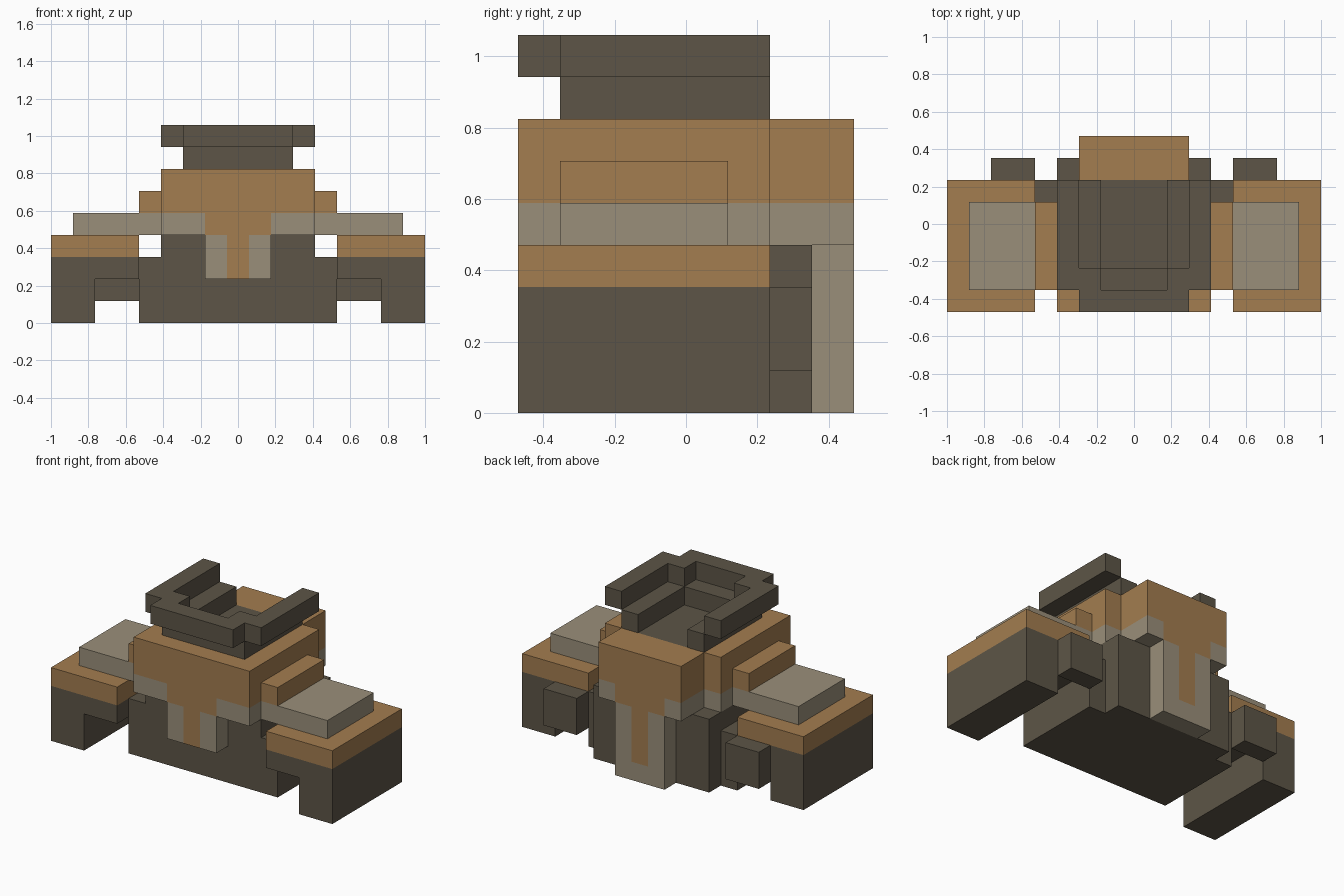
import bpy, bmesh
from mathutils import Vector

if "Cube" in bpy.data.objects:
    bpy.data.objects.remove(bpy.data.objects["Cube"])

U = 2 / 17  # one block unit


def material(name, rgb):
    m = bpy.data.materials.new(name)
    m.diffuse_color = (*rgb, 1)
    m.use_nodes = True
    m.node_tree.nodes["Principled BSDF"].inputs["Base Color"].default_value = m.diffuse_color
    return m


DARK, BROWN, GREY = 0, 1, 2
MATS = [material("dark_stone", (0.109, 0.091, 0.063)),
        material("brown_cloth", (0.366, 0.205, 0.080)),
        material("grey_trim", (0.323, 0.275, 0.195))]


def box(name, x, y, z, color=DARK, cuts=(), rule=None):
    """Box in block units; optional cuts (axis, position) and a colour rule on face centres."""
    bm = bmesh.new()
    bmesh.ops.create_cube(bm, size=1)
    for v in bm.verts:
        v.co = [r[0] + (c + 0.5) * (r[1] - r[0]) for c, r in zip(v.co, (x, y, z))]
    for axis, pos in cuts:
        n = Vector((0, 0, 0))
        n[axis] = 1
        bmesh.ops.bisect_plane(bm, geom=bm.verts[:] + bm.edges[:] + bm.faces[:],
                               plane_co=n * pos, plane_no=n)
    bm.normal_update()
    for f in bm.faces:
        f.material_index = rule(f.calc_center_median(), f.normal) if rule else color
    bmesh.ops.scale(bm, vec=(U, U, U), verts=bm.verts)
    me = bpy.data.meshes.new(name)
    bm.to_mesh(me)
    bm.free()
    for m in MATS:
        me.materials.append(m)
    ob = bpy.data.objects.new(name, me)
    bpy.context.collection.objects.link(ob)
    return ob


def pair(name, x, y, z, *args):
    """Right part and its mirror on the left."""
    box("right_" + name, x, y, z, *args)
    box("left_" + name, (-x[1], -x[0]), y, z, *args)


# Colour rules: cloth with a grey hem, hanging strips with a brown centre
def cloth(c, n):
    if n.z > 0.5:
        return DARK if abs(c.x) < 1.5 and -2 < c.y < 2 else BROWN
    if c.z < 5 and not (abs(n.y) > 0.5 and abs(c.x) < 1.5):
        return GREY
    return BROWN


def strip(low):
    return lambda c, n: BROWN if abs(n.y) > 0.5 and abs(c.x) < 0.5 and c.z > low else GREY


# Lower body
box("base", (-4.5, 4.5), (-3, 2), (0, 3))
box("waist", (-3.5, 3.5), (-3, 2), (3, 4))
box("back_plate", (-3.5, 3.5), (2, 3), (0, 4))

# Cloth body and hood at the back
box("cloth_body", (-3.5, 3.5), (-4, 2), (4, 7), BROWN,
    [(0, -1.5), (0, 1.5), (1, -2), (2, 5)], cloth)
box("back_hood", (-2.5, 2.5), (2, 4), (4, 7), BROWN,
    [(0, -1.5), (0, 1.5), (2, 5)], cloth)

# Hanging strips
box("front_strip", (-1.5, 1.5), (-4, -3), (2, 4), GREY,
    [(0, -0.5), (0, 0.5)], strip(2))
box("back_strip", (-1.5, 1.5), (3, 4), (0, 4), GREY,
    [(0, -0.5), (0, 0.5), (2, 1)], strip(1))

# Shoulders and arms
pair("shoulder", (3.5, 4.5), (-3, 1), (5, 6), BROWN)
pair("shoulder_pad", (3.5, 7.5), (-3, 1), (4, 5), GREY)
pair("arm_cap", (4.5, 8.5), (-4, 2), (3, 4), BROWN)
pair("arm_inner", (4.5, 6.5), (-4, 2), (2, 3))
pair("arm_outer", (6.5, 8.5), (-4, 2), (0, 3))
pair("arm_back_block", (4.5, 6.5), (2, 3), (1, 3))

# Collar wall and stepped rim, open at the back
box("collar_front", (-2.5, 2.5), (-3, -2), (7, 8))
pair("collar_side", (1.5, 2.5), (-2, 2), (7, 8))
box("rim_front", (-2.5, 2.5), (-4, -3), (8, 9))
pair("rim_corner", (1.5, 2.5), (-3, -2), (8, 9))
pair("rim_side", (2.5, 3.5), (-3, 2), (8, 9))
